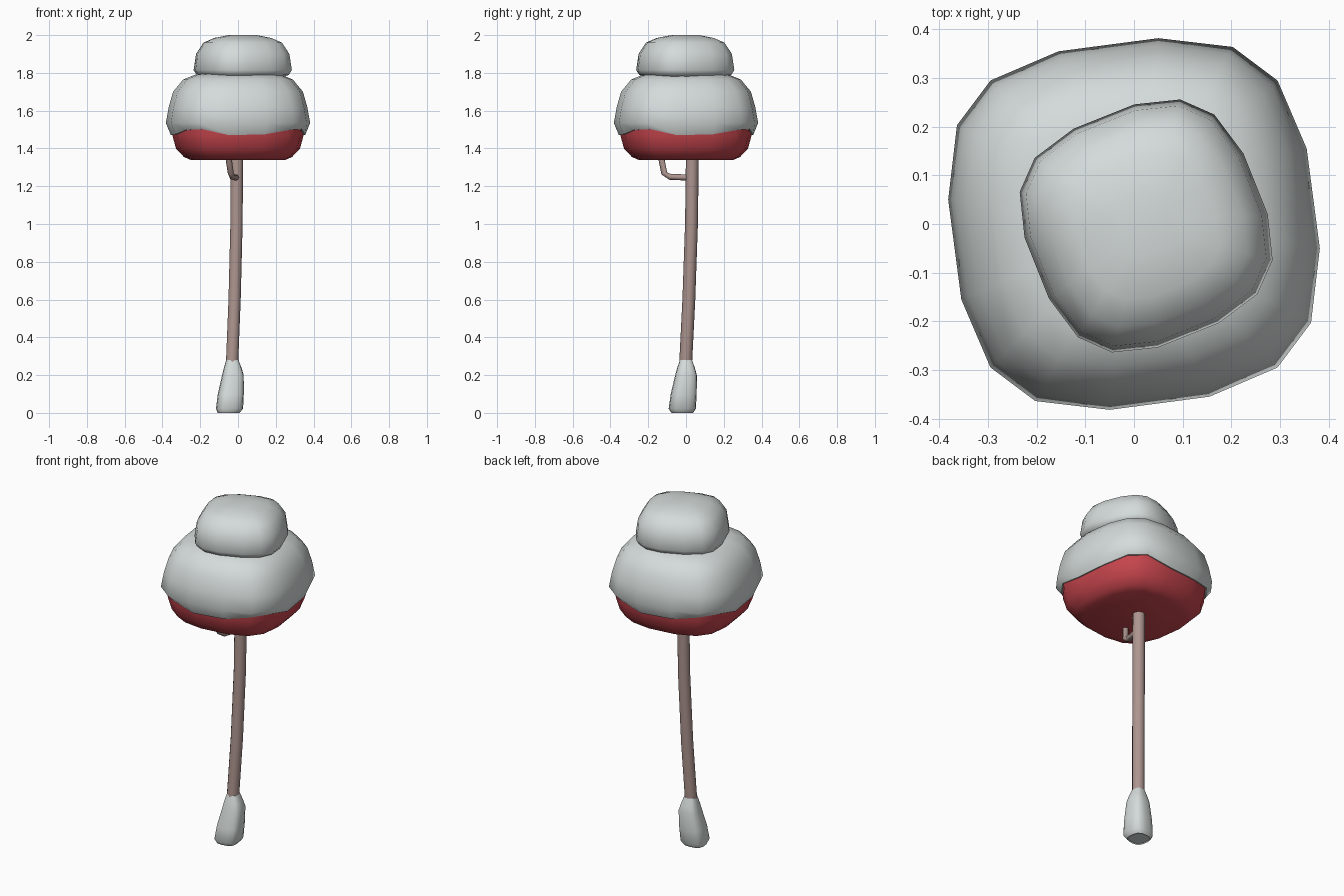
import bpy, bmesh, math
from mathutils import Vector

if "Cube" in bpy.data.objects:
    bpy.data.objects.remove(bpy.data.objects["Cube"])

def material(name, rgb):
    m = bpy.data.materials.new(name)
    m.diffuse_color = (*rgb, 1)
    m.use_nodes = True
    m.node_tree.nodes["Principled BSDF"].inputs["Base Color"].default_value = m.diffuse_color
    return m

SNOW = material("snow white", (0.66, 0.71, 0.70))
RED = material("leaf red", (0.57, 0.06, 0.075))
BARK = material("bark brown", (0.42, 0.30, 0.275))

def finish(name, bm, mat, angle=50):
    bmesh.ops.recalc_face_normals(bm, faces=bm.faces)
    me = bpy.data.meshes.new(name)
    bm.to_mesh(me)
    bm.free()
    me.materials.append(mat)
    ob = bpy.data.objects.new(name, me)
    bpy.context.collection.objects.link(ob)
    bpy.ops.object.select_all(action='DESELECT')
    ob.select_set(True)
    bpy.context.view_layer.objects.active = ob
    bpy.ops.object.shade_smooth_by_angle(angle=math.radians(angle))
    return ob

def loft(name, rings, mat, angle=50):
    """Skin a list of point rings and close both ends."""
    bm = bmesh.new()
    loops = [[bm.verts.new(p) for p in r] for r in rings]
    n = len(loops[0])
    for a, b in zip(loops, loops[1:]):
        for i in range(n):
            j = (i + 1) % n
            bm.faces.new((a[i], a[j], b[j], b[i]))
    bm.faces.new(loops[0])
    bm.faces.new(loops[-1])
    return finish(name, bm, mat, angle)

def puff_ring(quarter, z, s, cx=0, cy=0, wave=(0, 0, 0, 0)):
    """Rounded-square ring: one quarter repeated by quarter turns."""
    pts = []
    for k in range(4):
        for (x, y), w in zip(quarter, wave):
            for _ in range(k):
                x, y = y, -x
            pts.append((cx + x * s, cy + y * s, z + w))
    return pts

def tube(name, path, radii, sides, mat):
    path = [Vector(p) for p in path]
    rings = []
    for i, p in enumerate(path):
        d = (path[min(i + 1, len(path) - 1)] - path[max(i - 1, 0)]).normalized()
        u = d.cross(Vector((1, 0, 0))).normalized()
        v = d.cross(u)
        rings.append([p + radii[i] * (math.cos(a) * u + math.sin(a) * v)
                      for a in (2 * math.pi * k / sides for k in range(sides))])
    return loft(name, rings, mat)

BIG = [(0.05, 0.382), (0.203, 0.364), (0.295, 0.295), (0.355, 0.155)]
SMALL = [(0.07, 0.26), (0.14, 0.229), (0.20, 0.149), (0.25, 0.024)]
WAVE = (0, 0.032, 0.028, 0.005)

# red foliage
loft("foliage", [puff_ring(BIG, z, s) for z, s in
                 [(1.34, 0.66), (1.355, 0.75), (1.40, 0.86), (1.47, 0.91), (1.53, 0.92)]], RED)

# snow layer over the foliage, with a wavy lower edge
loft("snow_layer",
     [puff_ring(BIG, 1.47, 0.90, wave=WAVE), puff_ring(BIG, 1.47, 0.93, wave=WAVE)] +
     [puff_ring(BIG, z, s) for z, s in
      [(1.535, 1.0), (1.62, 0.96), (1.70, 0.90), (1.765, 0.76), (1.79, 0.6), (1.80, 0.4)]], SNOW)

# snow cap on top
loft("snow_cap", [puff_ring(SMALL, z, s, 0.025, -0.004) for z, s in
                  [(1.78, 0.85), (1.79, 0.94), (1.815, 1.0), (1.90, 0.95),
                   (1.96, 0.80), (1.985, 0.58), (2.0, 0.28)]], SNOW)

# leaning trunk and bent branch
tube("trunk", [(-0.035, -0.005, 0.2), (-0.03, 0, 0.3), (-0.018, 0.015, 0.6),
               (-0.008, 0.029, 1.0), (-0.005, 0.034, 1.4)], [0.034] * 5, 10, BARK)
tube("branch", [(-0.005, 0.03, 1.245), (-0.03, -0.085, 1.25), (-0.038, -0.115, 1.268),
                (-0.055, -0.137, 1.38)], [0.016] * 4, 8, BARK)

# snow heaped around the trunk foot
loft("foot_snow", [puff_ring(BIG, z, s, cx, cy) for z, s, cx, cy in
                   [(0.005, 0.14, -0.05, -0.02), (0.0, 0.15, -0.05, -0.02),
                    (0.022, 0.188, -0.045, -0.02), (0.10, 0.18, -0.038, -0.012),
                    (0.20, 0.15, -0.027, 0.0), (0.235, 0.125, -0.028, 0.0),
                    (0.28, 0.085, -0.03, 0.0)]], SNOW)
